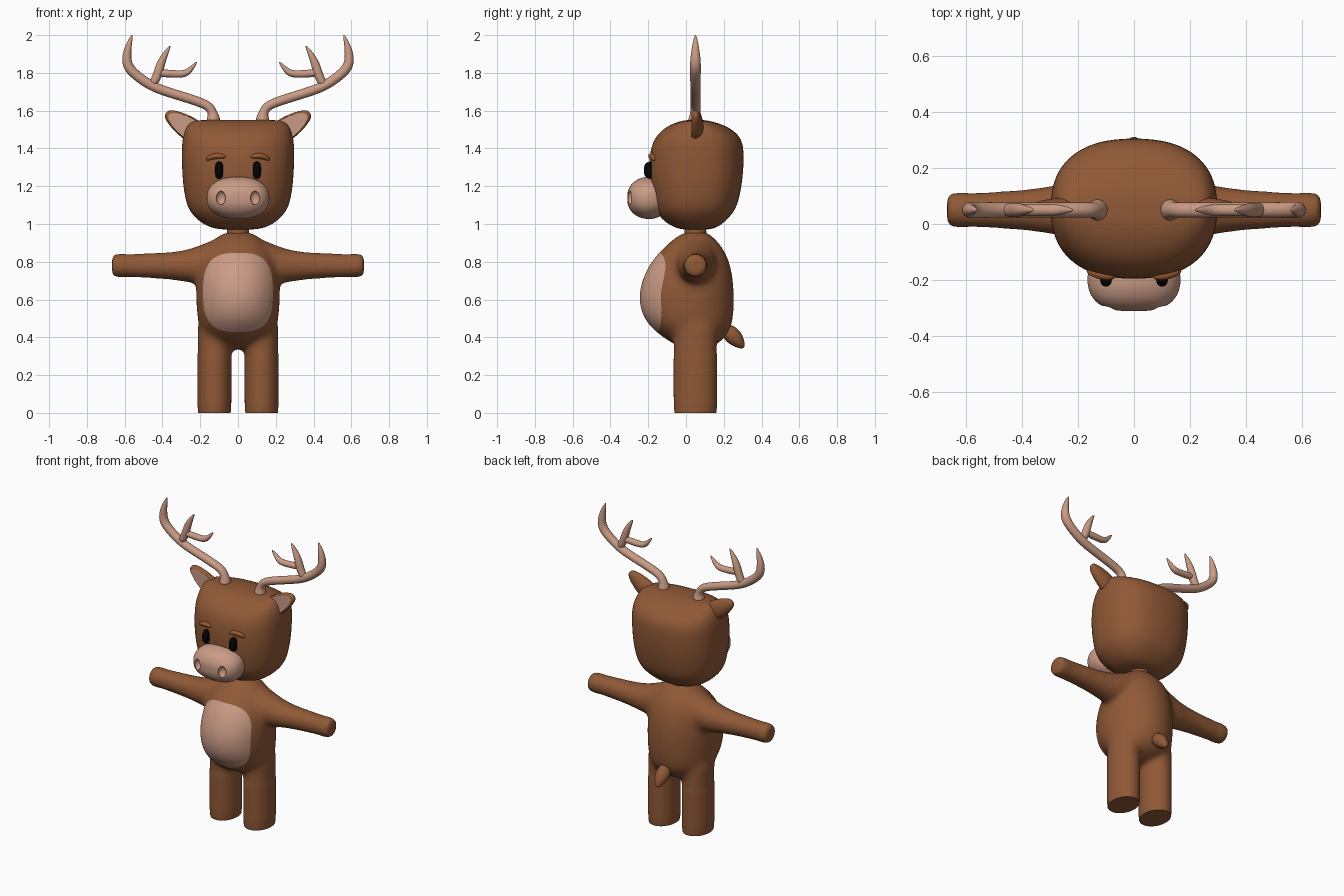
import bpy, bmesh, math
from mathutils import Vector as V

if "Cube" in bpy.data.objects:
    bpy.data.objects.remove(bpy.data.objects["Cube"])


def material(name, rgb):
    m = bpy.data.materials.new(name)
    m.diffuse_color = (*rgb, 1)
    m.use_nodes = True
    m.node_tree.nodes["Principled BSDF"].inputs["Base Color"].default_value = m.diffuse_color
    return m


FUR = material("brown fur", (0.28, 0.10, 0.037))
TAN = material("pinkish tan", (0.59, 0.33, 0.235))
BLACK = material("eye black", (0.001, 0.001, 0.001))
BROW = material("brow brown", (0.31, 0.10, 0.03))


def select(obs):
    bpy.ops.object.select_all(action='DESELECT')
    for o in obs:
        o.select_set(True)
    bpy.context.view_layer.objects.active = obs[0]


def smooth(ob, angle=50):
    select([ob])
    bpy.ops.object.shade_smooth_by_angle(angle=math.radians(angle))


def bake(ob):
    """Replace the mesh with its modified result."""
    bpy.context.view_layer.update()
    dg = bpy.context.evaluated_depsgraph_get()
    me = bpy.data.meshes.new_from_object(ob.evaluated_get(dg))
    ob.modifiers.clear()
    ob.data = me


def spow(a, p):
    return math.copysign(abs(a) ** (2 / p), a)


def loft(name, secs, mat, n=16, p=2.0, sub=2):
    """Skin superellipse sections (centre, u, v), cap the ends, subdivide."""
    bm = bmesh.new()
    rings = []
    for c, u, v in secs:
        angles = [2 * math.pi * i / n for i in range(n)]
        rings.append([bm.verts.new(V(c) + V(u) * spow(math.cos(a), p) + V(v) * spow(math.sin(a), p))
                      for a in angles])
    for r, q in zip(rings, rings[1:]):
        for i in range(n):
            j = (i + 1) % n
            bm.faces.new((r[i], r[j], q[j], q[i]))
    bm.faces.new(rings[0])
    bm.faces.new(rings[-1])
    bmesh.ops.recalc_face_normals(bm, faces=bm.faces[:])
    me = bpy.data.meshes.new(name)
    bm.to_mesh(me)
    bm.free()
    me.materials.append(mat)
    ob = bpy.data.objects.new(name, me)
    bpy.context.collection.objects.link(ob)
    ob.modifiers.new("sub", 'SUBSURF').levels = sub
    bake(ob)
    smooth(ob)
    return ob


def upright(rows):
    """Rows (z, half width, front y, back y) as horizontal sections."""
    return [((0, (a + b) / 2, z), (rx, 0, 0), (0, (b - a) / 2, 0)) for z, rx, a, b in rows]


def facing(x, z, rows):
    """Rows (y, half width, half height) as sections facing the front."""
    return [((x, y, z), (a, 0, 0), (0, 0, b)) for y, a, b in rows]


def tube(pts, depth=1.0):
    """Points (x, y, z, radius) as sections across the path."""
    out = []
    for i, q in enumerate(pts):
        t = V(pts[min(i + 1, len(pts) - 1)][:3]) - V(pts[max(i - 1, 0)][:3])
        side = V((-t.z, 0, t.x)).normalized()
        v = t.normalized().cross(side)
        out.append((q[:3], side * q[3], v * q[3] * depth))
    return out


# Body: torso, arms and legs fused into one soft skin
parts = [loft("body", upright([
    (.96, .05, .01, .10), (.952, .08, -.02, .12), (.925, .125, -.065, .155), (.87, .175, -.125, .20),
    (.8, .205, -.19, .235), (.7, .225, -.24, .254), (.6, .225, -.257, .258), (.5, .218, -.232, .254),
    (.43, .20, -.165, .236), (.375, .15, -.09, .19), (.335, .06, 0, .11)]), FUR, 24)]
for s in (-1, 1):
    # arm rows: x, bottom z, top z, half depth
    arm = [(.03, .70, .95, .12), (.11, .685, .93, .118), (.19, .682, .895, .108), (.26, .686, .870, .096),
           (.32, .698, .858, .085), (.4, .706, .851, .075), (.5, .712, .848, .068), (.6, .716, .844, .064),
           (.645, .718, .842, .062), (.663, .725, .835, .055), (.667, .75, .81, .03)]
    parts.append(loft("arm", [((s * x, .05, (a + b) / 2), (0, d, 0), (0, 0, (b - a) / 2))
                              for x, a, b, d in arm], FUR))
    parts.append(loft("leg", [((s * .125, .05, z), (.091, 0, 0), (0, .117, 0))
                              for z in (-.1, .1, .3, .42, .52)], FUR, 24))
select(parts)
bpy.ops.object.join()
body = parts[0]
rm = body.modifiers.new("fuse", 'REMESH')
rm.mode = 'VOXEL'
rm.voxel_size = .009
bake(body)
body.data.materials.clear()
body.data.materials.append(FUR)
body.data.materials.append(TAN)

bm = bmesh.new()
bm.from_mesh(body.data)
soft = [v for v in bm.verts if v.co.z > .3 and abs(v.co.x) < .6]
for verts, count in ((soft, 32), (bm.verts[:], 3)):
    for _ in range(count):
        bmesh.ops.smooth_vert(bm, verts=verts, factor=.5, use_axis_x=True, use_axis_y=True, use_axis_z=True)
# flat soles
bmesh.ops.bisect_plane(bm, geom=bm.verts[:] + bm.edges[:] + bm.faces[:], plane_co=(0, 0, 0),
                       plane_no=(0, 0, 1), clear_inner=True)
bmesh.ops.holes_fill(bm, edges=[e for e in bm.edges if e.is_boundary], sides=0)
# belly patch: cut a rounded outline into the front and colour its inside
N = 32
outline = [V((.185 * spow(math.cos(2 * math.pi * (i + .5) / N), 2.9), 0,
              .638 + .21 * spow(math.sin(2 * math.pi * (i + .5) / N), 2.9))) for i in range(N)]
planes = []
for i, a in enumerate(outline):
    b = outline[(i + 1) % N]
    d = b - a
    no = V((d.z, 0, -d.x)).normalized()
    planes.append((a, no))
    mid = (a + b) / 2
    near = []
    for f in bm.faces:
        c = f.calc_center_median()
        if c.y < -.03 and math.hypot(c.x - mid.x, c.z - mid.z) < d.length / 2 + .02:
            near.append(f)
    geom = set(near)
    for f in near:
        geom.update(f.edges)
        geom.update(f.verts)
    bmesh.ops.bisect_plane(bm, geom=list(geom), plane_co=a, plane_no=no, dist=1e-5)
bmesh.ops.recalc_face_normals(bm, faces=bm.faces[:])
for f in bm.faces:
    c = f.calc_center_median()
    inside = c.y < -.03 and all((c - a).dot(no) < 0 for a, no in planes)
    f.material_index = 1 if inside else 0
bm.to_mesh(body.data)
bm.free()
smooth(body)

# Neck and tail
loft("neck", upright([(z, .058, -.008, .108) for z in (.9, .95, 1.02)]), FUR, 24)
loft("tail", [((0, y, z), (r, 0, 0), (0, r * .7, r * .7)) for y, z, r in (
    (.19, .46, .02), (.215, .44, .04), (.25, .405, .048), (.28, .375, .036),
    (.302, .35, .015), (.306, .346, .006))], FUR)

# Head
loft("head", upright([
    (.97, .07, -.01, .11), (.976, .13, -.045, .15), (1.0, .19, -.10, .195), (1.05, .245, -.152, .245),
    (1.1, .275, -.177, .275), (1.2, .293, -.194, .297), (1.3, .299, -.20, .307), (1.4, .301, -.19, .308),
    (1.46, .295, -.165, .292), (1.51, .28, -.115, .235), (1.54, .257, -.05, .155),
    (1.55, .22, 0, .10), (1.551, .12, .025, .075)]), FUR, 24, 2.4)

# Muzzle with hollow nostrils
muzzle = loft("muzzle", facing(0, 1.138, [
    (-.311, .035, .02), (-.306, .085, .046), (-.287, .13, .079), (-.252, .16, .104), (-.2, .171, .116),
    (-.15, .162, .108), (-.1, .12, .075)]), TAN, 24, 2.3)
for s in (-1, 1):
    bpy.ops.mesh.primitive_uv_sphere_add(segments=24, ring_count=16, location=(s * .09, -.296, 1.138))
    cutter = bpy.context.object
    cutter.scale = (.026, .026, .036)
    cutter.hide_render = True
    cutter.data.materials.append(TAN)
    cut = muzzle.modifiers.new("nostril", 'BOOLEAN')
    cut.operation = 'DIFFERENCE'
    cut.object = cutter
    bake(muzzle)
    bpy.data.objects.remove(cutter)
smooth(muzzle, 35)

for s in (-1, 1):
    side = "right" if s > 0 else "left"

    def mirrored(pts):
        return [(s * x, y, z, r) for x, y, z, r in pts]

    # Eyes and brows
    loft(side + "_eye", facing(s * .1, 1.285, [
        (-.223, .006, .012), (-.22, .013, .027), (-.211, .020, .040), (-.195, .022, .047),
        (-.16, .022, .047)]), BLACK, 16, 2.8)
    loft(side + "_brow", tube(mirrored([
        (.168, -.165, 1.338, .007), (.15, -.172, 1.352, .014), (.115, -.182, 1.362, .017),
        (.085, -.187, 1.360, .013), (.066, -.189, 1.353, .006)]), 1.1), BROW, 12)

    # Ears: flattened front shows the tan inside
    ear = loft(side + "_ear", tube(mirrored([
        (.19, .05, 1.46, .058), (.25, .05, 1.50, .066), (.3, .05, 1.533, .058), (.345, .05, 1.564, .043),
        (.373, .05, 1.582, .027), (.381, .05, 1.588, .012)]), .7), FUR)
    ear.data.materials.append(TAN)
    for v in ear.data.vertices:
        v.co.y = max(v.co.y, .03)
    for f in ear.data.polygons:
        if all(ear.data.vertices[i].co.y < .0305 for i in f.vertices):
            f.material_index = 1
    smooth(ear, 30)

    # Antlers: main beam and two tines
    branches = {
        "beam": [(.13, 1.53, .04), (.13, 1.56, .038), (.133, 1.585, .027), (.15, 1.622, .027),
                 (.20, 1.645, .027), (.30, 1.677, .027), (.40, 1.707, .027), (.47, 1.737, .028),
                 (.54, 1.787, .028), (.583, 1.83, .03), (.592, 1.88, .027), (.58, 1.945, .018),
                 (.562, 1.995, .006), (.56, 2.0, .002)],
        "upper_tine": [(.46, 1.73, .022), (.435, 1.765, .026), (.42, 1.81, .026), (.405, 1.86, .023),
                       (.38, 1.91, .014), (.358, 1.944, .004)],
        "inner_tine": [(.425, 1.80, .02), (.38, 1.797, .022), (.32, 1.793, .021), (.275, 1.795, .021),
                       (.245, 1.825, .014), (.216, 1.86, .003)]}
    for part, pts in branches.items():
        loft(f"{side}_antler_{part}", tube(mirrored([(x, .05, z, r) for x, z, r in pts]), 1.05), TAN, 10)
